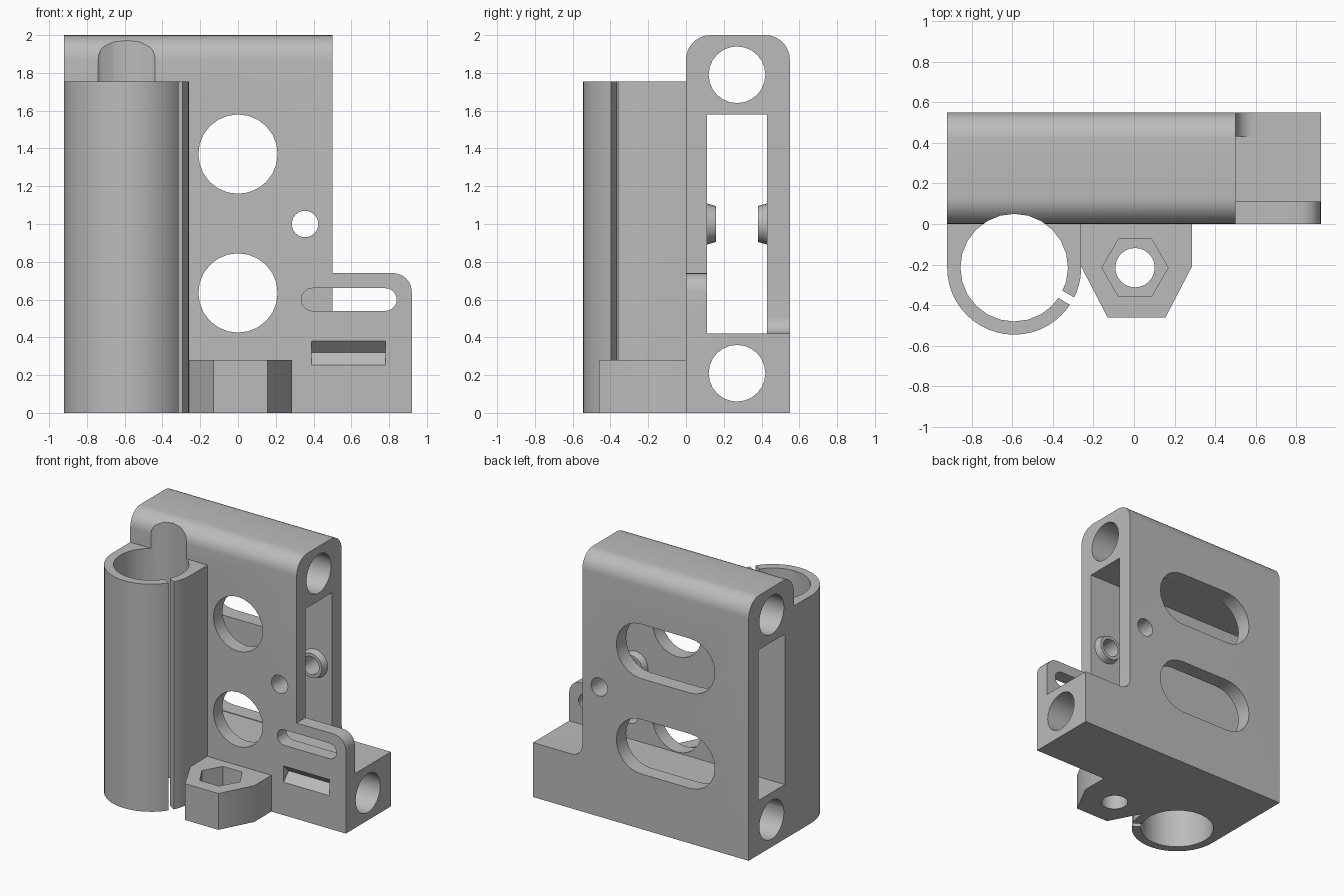
import bpy, bmesh, math
from mathutils import Vector

if "Cube" in bpy.data.objects:
    bpy.data.objects.remove(bpy.data.objects["Cube"])


def prism(name, profile, axis, a, b, end_scale=1.0):
    """Extrude a closed 2D profile along an axis, optionally tapering its far end."""
    cu = sum(p[0] for p in profile) / len(profile)
    cv = sum(p[1] for p in profile) / len(profile)

    def place(u, v, t):
        return {"x": (t, u, v), "y": (u, t, v), "z": (u, v, t)}[axis]

    bm = bmesh.new()
    near = [bm.verts.new(place(u, v, a)) for u, v in profile]
    far = [bm.verts.new(place(cu + (u - cu) * end_scale, cv + (v - cv) * end_scale, b))
           for u, v in profile]
    bm.faces.new(near)
    bm.faces.new(far[::-1])
    n = len(profile)
    for i in range(n):
        j = (i + 1) % n
        bm.faces.new((near[i], far[i], far[j], near[j]))
    bmesh.ops.recalc_face_normals(bm, faces=bm.faces)
    mesh = bpy.data.meshes.new(name)
    bm.to_mesh(mesh)
    bm.free()
    obj = bpy.data.objects.new(name, mesh)
    bpy.context.collection.objects.link(obj)
    return obj


def arc(cx, cy, r, start, end, steps=8):
    return [(cx + r * math.cos(math.radians(start + (end - start) * i / steps)),
             cy + r * math.sin(math.radians(start + (end - start) * i / steps)))
            for i in range(steps + 1)]


def circle(cx, cy, r, n=24):
    return arc(cx, cy, r, 0, 360, n)[:-1]


def rect(u0, v0, u1, v1):
    return [(u0, v0), (u1, v0), (u1, v1), (u0, v1)]


def slot(u0, u1, v, r):
    return arc(u1 - r, v, r, -90, 90, 12) + arc(u0 + r, v, r, 90, 270, 12)


def combine(target, other, operation):
    """Apply a boolean and discard the second object."""
    mod = target.modifiers.new("combine", "BOOLEAN")
    mod.operation = operation
    mod.solver = "EXACT"
    mod.object = other
    bpy.context.view_layer.objects.active = target
    bpy.ops.object.modifier_apply(modifier=mod.name)
    bpy.data.objects.remove(other, do_unlink=True)


def cut(*args, **kw):
    combine(body, prism("cutter", *args, **kw), "DIFFERENCE")


def add(*args, **kw):
    combine(body, prism("addition", *args, **kw), "UNION")


# Block with the side plate and its rounded corner
body = prism("clamp_bracket",
             [(-0.92, 0), (0.92, 0)] + arc(0.82, 0.64, 0.10, 0, 90)
             + [(0.50, 0.74), (0.50, 2.0), (-0.92, 2.0)], "y", 0, 0.55)
# Step behind the side plate, filleted into the back wall
cut(arc(0.59, 0.51, 0.09, 180, 270) + [(1.1, 0.42), (1.1, 0.9), (0.50, 0.9)],
    "y", 0.11, 0.7)
# Rounded top edges
combine(body, prism("envelope",
                    [(0, -0.1), (0.55, -0.1)] + arc(0.42, 1.87, 0.13, 0, 90)
                    + arc(0.13, 1.87, 0.13, 90, 180), "x", -1.1, 1.1), "INTERSECT")

# Tube holder and nut holder on the front
TX, TY = -0.59, -0.215
add([(-0.26, 0.06), (-0.92, 0.06)] + arc(TX, TY, 0.33, 180, 360, 24), "z", 0, 1.755)
add([(-0.28, 0.05), (-0.28, -0.20), (-0.26, -0.21), (-0.13, -0.46),
     (0.155, -0.46), (0.285, -0.21), (0.285, 0.05)], "z", 0, 0.28)

# Inner cavity running the full width
cut(rect(0.11, 0.42, 0.43, 1.58), "x", -1.1, 1.1)
# Rod bores above and below the cavity
for z in (0.21, 1.79):
    cut(circle(0.27, z, 0.15), "x", -1.1, 1.1)

# Tapered bosses around the bolt hole, inside the cavity
for y0, y1 in ((0.08, 0.16), (0.46, 0.38)):
    add(circle(0.355, 1.0, 0.117), "y", y0, y1, end_scale=0.81)
cut(circle(0.355, 1.0, 0.07), "y", -0.1, 0.7)

# Round front windows and long back windows
for z in (0.635, 1.37):
    cut(circle(0, z, 0.21), "y", -0.1, 0.25)
    cut(slot(-0.63, 0.21, z, 0.21), "y", 0.3, 0.7)

# Tube bore and its clamping slit
cut(circle(TX, TY, 0.265), "z", -0.1, 2.2)
d = Vector((math.cos(math.radians(-30)), math.sin(math.radians(-30))))
n = Vector((-d.y, d.x)) * 0.021
c = Vector((TX, TY))
cut([tuple(p) for p in (c + d * 0.2 - n, c + d * 0.4 - n, c + d * 0.4 + n, c + d * 0.2 + n)],
    "z", -0.1, 1.9)

# Nut pocket and bolt hole
cut(circle(0.005, -0.215, 0.163, 6), "z", 0.12, 0.4)
cut(circle(0.005, -0.215, 0.097), "z", -0.1, 0.3)

# Long slot and wedge groove in the side plate
cut(slot(0.335, 0.84, 0.60, 0.06), "y", -0.1, 0.2)
cut([(-0.02, 0.233), (0.06, 0.32), (-0.02, 0.40)], "x", 0.39, 0.78)

# Colour and shading
grey = bpy.data.materials.new("grey plastic")
grey.diffuse_color = (0.5, 0.5, 0.5, 1)
grey.use_nodes = True
grey.node_tree.nodes["Principled BSDF"].inputs["Base Color"].default_value = grey.diffuse_color
body.data.materials.clear()
body.data.materials.append(grey)
for poly in body.data.polygons:
    poly.material_index = 0
bpy.ops.object.select_all(action="DESELECT")
body.select_set(True)
bpy.context.view_layer.objects.active = body
bpy.ops.object.shade_smooth_by_angle(angle=math.radians(30))
